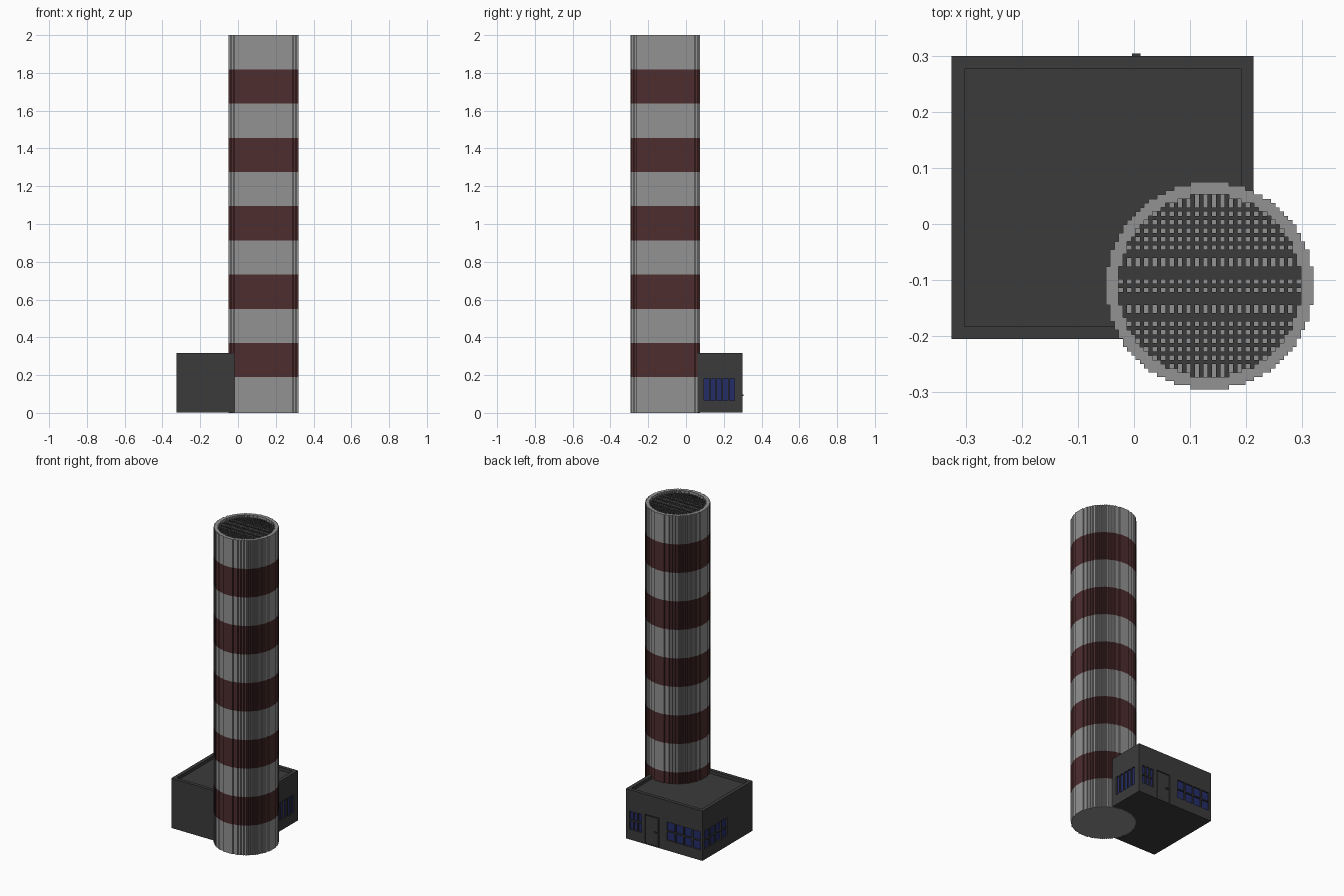
import bpy, bmesh, math
from mathutils import Vector

if "Cube" in bpy.data.objects:
    bpy.data.objects.remove(bpy.data.objects["Cube"])

V = 2 / 265                       # the model sits on a fine block grid
CX, CY = 0.135, -0.11             # chimney axis


def mat(name, col):
    m = bpy.data.materials.new(name)
    m.diffuse_color = (*col, 1)
    m.use_nodes = True
    m.node_tree.nodes["Principled BSDF"].inputs["Base Color"].default_value = m.diffuse_color
    return m


GREY = mat("pale grey", (0.29, 0.29, 0.29))
RED = mat("dark red", (0.075, 0.026, 0.028))
DARK = mat("charcoal", (0.044, 0.044, 0.044))
BLUE = mat("window blue", (0.018, 0.027, 0.14))


def make(name, bm, *mats):
    bmesh.ops.recalc_face_normals(bm, faces=bm.faces)
    me = bpy.data.meshes.new(name)
    bm.to_mesh(me)
    bm.free()
    for m in mats:
        me.materials.append(m)
    ob = bpy.data.objects.new(name, me)
    bpy.context.collection.objects.link(ob)
    return ob


def add_box(bm, lo, hi):
    lo, hi = Vector(lo), Vector(hi)
    for v in bmesh.ops.create_cube(bm, size=1)["verts"]:
        v.co = (lo + hi) / 2 + v.co * (hi - lo)


def half_width(j, n):
    return int(math.sqrt((n + 0.5) ** 2 - j * j))


def stepped_circle(n):
    """Outline of a block circle 2n+1 cells wide."""
    right, last = [], None
    for j in range(-n, n + 1):
        w = half_width(j, n) + 0.5
        if w != last:
            if last:
                right.append((last, j - 0.5))
            right.append((w, j - 0.5))
        last = w
    right.append((last, n + 0.5))
    pts = right + [(-x, y) for x, y in reversed(right)]
    return [(CX + x * V, CY + y * V) for x, y in pts]


def prism(bm, outline, levels):
    rings = [[bm.verts.new((x, y, z)) for x, y in outline] for z in levels]
    n = len(outline)
    for a, b in zip(rings, rings[1:]):
        for i in range(n):
            k = (i + 1) % n
            bm.faces.new((a[i], a[k], b[k], b[i]))
    bm.faces.new(rings[0][::-1])
    bm.faces.new(rings[-1])


def cut(ob, cutter):
    mod = ob.modifiers.new("cut", "BOOLEAN")
    mod.operation, mod.object, mod.solver = "DIFFERENCE", cutter, "EXACT"
    bpy.context.view_layer.objects.active = ob
    bpy.ops.object.modifier_apply(modifier=mod.name)
    bpy.data.objects.remove(cutter)


# chimney: stepped cylinder with painted bands and a recessed mouth
levels = [0] + [V * (25 + 24 * i) for i in range(11)]
bm = bmesh.new()
prism(bm, stepped_circle(24), levels)
chimney = make("chimney", bm, GREY, RED)
bm = bmesh.new()
prism(bm, stepped_circle(21), [2 - 4 * V, 2.05])
cut(chimney, make("mouth_cutter", bm, GREY))
for p in chimney.data.polygons:
    band = int((p.center.z - V) / (24 * V))
    p.material_index = band % 2 if abs(p.normal.z) < 0.5 else 0

# grate across the chimney mouth
HOLES = {1, 5, 6, 9, 11, 13, 15, 17, 19, 20, 21}
Z0, Z1 = 2 - 4 * V, 2 - 2 * V
bm = bmesh.new()
for i in range(-20, 21):
    w = (half_width(i, 21) + 0.5) * V
    if i % 2 == 0:
        add_box(bm, (CX + (i - .5) * V, CY - w, Z0), (CX + (i + .5) * V, CY + w, Z1))
    if abs(i) not in HOLES:
        add_box(bm, (CX - w, CY + (i - .5) * V, Z0), (CX + w, CY + (i + .5) * V, Z1 - 0.0005))
make("chimney_grate", bm, DARK)

# building block with roof recess, window pockets and door pocket
X0, X1, Y0, Y1, H = -0.325, 0.213, -0.205, 0.299, 0.317
bm = bmesh.new()
add_box(bm, (X0, Y0, 0.001), (X1, Y1, H))
building = make("building", bm, DARK)

DEPTH = 0.012
cutters, panes = bmesh.new(), bmesh.new()
add_box(cutters, (X0 + 3 * V, Y0 + 3 * V, H - 0.02), (X1 - 3 * V, Y1 - 3 * V, H + 0.1))


def wall_box(bm, side, a0, a1, z0, z1, d0, d1):
    """Box on a wall; a runs along the wall, d is depth into it."""
    if side == "back":
        add_box(bm, (a0, Y1 - d1, z0), (a1, Y1 - d0, z1))
    elif side == "right":
        add_box(bm, (X1 - d1, a0, z0), (X1 - d0, a1, z1))
    else:
        add_box(bm, (X0 + d0, a0, z0), (X0 + d1, a1, z1))


def window(side, a0, a1, cols, rows, z0=0.066, z1=0.182, bar=V):
    pw = (a1 - a0 + bar) / cols
    ph = (z1 - z0 + bar) / rows
    for c in range(cols):
        for r in range(rows):
            a, z = a0 + c * pw, z0 + r * ph
            wall_box(cutters, side, a, a + pw - bar, z, z + ph - bar, -0.02, DEPTH)
            wall_box(panes, side, a, a + pw - bar, z, z + ph - bar, DEPTH - 0.004, DEPTH + 0.002)


window("right", 0.095, 0.257, 5, 1)
window("back", -0.31, -0.075, 4, 2)
window("back", 0.105, 0.187, 3, 2)
window("left", 0.05, 0.28, 4, 2)
wall_box(cutters, "back", -0.018, 0.08, 0.008, 0.19, -0.02, V)
cut(building, make("wall_cutter", cutters, DARK))
make("window_panes", panes, BLUE)

# door leaf with a gap around it, and its handle
bm = bmesh.new()
wall_box(bm, "back", -0.012, 0.074, 0.008, 0.184, 0.002, V + 0.002)
make("door", bm, DARK)
bm = bmesh.new()
wall_box(bm, "back", -0.004, 0.012, 0.09, 0.098, -0.005, 0.004)
make("door_handle", bm, DARK)
